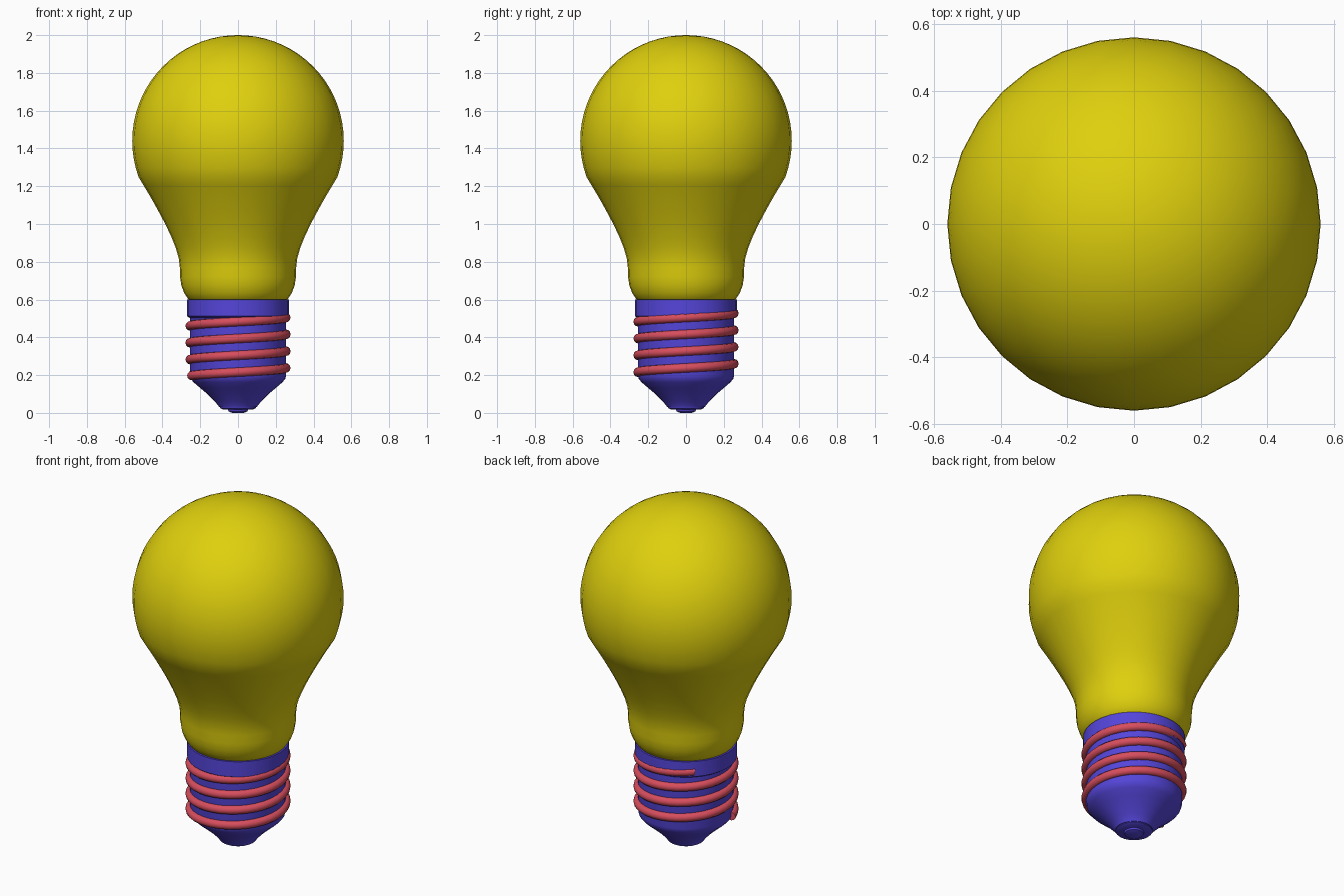
import bpy
import math

cube = bpy.data.objects.get("Cube")
if cube:
    bpy.data.objects.remove(cube, do_unlink=True)


def material(name, r, g, b):
    m = bpy.data.materials.new(name)
    m.use_nodes = True
    m.diffuse_color = (r, g, b, 1)
    m.node_tree.nodes["Principled BSDF"].inputs["Base Color"].default_value = (r, g, b, 1)
    return m


def finish(name, verts, faces, mat, angle):
    mesh = bpy.data.meshes.new(name)
    mesh.from_pydata(verts, [], faces)
    mesh.materials.append(mat)
    ob = bpy.data.objects.new(name, mesh)
    bpy.context.collection.objects.link(ob)
    bpy.ops.object.select_all(action='DESELECT')
    ob.select_set(True)
    bpy.context.view_layer.objects.active = ob
    bpy.ops.object.shade_smooth_by_angle(angle=math.radians(angle))
    return ob


def rings(loops, closed_ends=True):
    """Skin a list of equal-length point loops into verts and faces."""
    n = len(loops[0])
    verts = [p for loop in loops for p in loop]
    faces = [(i * n + j, i * n + (j + 1) % n, (i + 1) * n + (j + 1) % n, (i + 1) * n + j)
             for i in range(len(loops) - 1) for j in range(n)]
    last = (len(loops) - 1) * n
    faces += [tuple(reversed(range(n))), tuple(range(last, last + n))]
    return verts, faces


def lathe(name, profile, mat, angle=30, sides=32):
    """Turn (radius, height) points, listed bottom to top, around z."""
    steps = [math.tau * j / sides for j in range(sides)]
    loops = [[(r * math.cos(a), r * math.sin(a), z) for a in steps] for r, z in profile]
    return finish(name, *rings(loops), mat, angle)


yellow = material("yellow_glass", 0.74, 0.63, 0.004)
purple = material("purple_metal", 0.09, 0.06, 0.7)
red = material("red_thread", 0.68, 0.075, 0.11)

# Glass bulb: flared neck running into a round crown
neck = [(0.24, 0.585), (0.265, 0.605), (0.285, 0.635), (0.3, 0.675), (0.307, 0.72),
        (0.308, 0.77), (0.314, 0.82), (0.33, 0.875), (0.352, 0.93), (0.385, 1.0),
        (0.425, 1.075), (0.467, 1.15), (0.5, 1.205)]
crown = [(0.56 * math.cos(math.radians(a)), 1.44 + 0.56 * math.sin(math.radians(a)))
         for a in range(-20, 90, 5)] + [(0.004, 2.0)]
lathe("glass_bulb", neck + crown, yellow, 60)

# Metal cap: collar, barrel and tapered bottom
lathe("cap_barrel", [(0.1, 0.03), (0.105, 0.04), (0.125, 0.062), (0.16, 0.098),
                     (0.2, 0.132), (0.235, 0.162), (0.25, 0.18), (0.255, 0.2),
                     (0.255, 0.52)], purple, 40)
lathe("cap_collar", [(0.255, 0.502), (0.27, 0.512), (0.27, 0.6)], purple)
lathe("cap_insulator", [(0.08, 0.018), (0.096, 0.026), (0.096, 0.035)], purple)
lathe("cap_contact", [(0.03, 0.0), (0.05, 0.008), (0.055, 0.025)], purple, 50)

# Screw thread: a tube wound up the barrel
START, END, PITCH = 195, 1575, 0.089
coil = []
for deg in range(START, END + 1, 10):
    a = math.radians(deg)
    z = 0.238 + PITCH * (deg - 360) / 360
    loop = []
    for k in range(12):
        t = math.tau * k / 12
        r = 0.255 + 0.024 * math.cos(t)
        loop.append((r * math.cos(a), r * math.sin(a), z + 0.024 * math.sin(t)))
    coil.append(loop[::-1])
finish("screw_thread", *rings(coil), red, 50)
